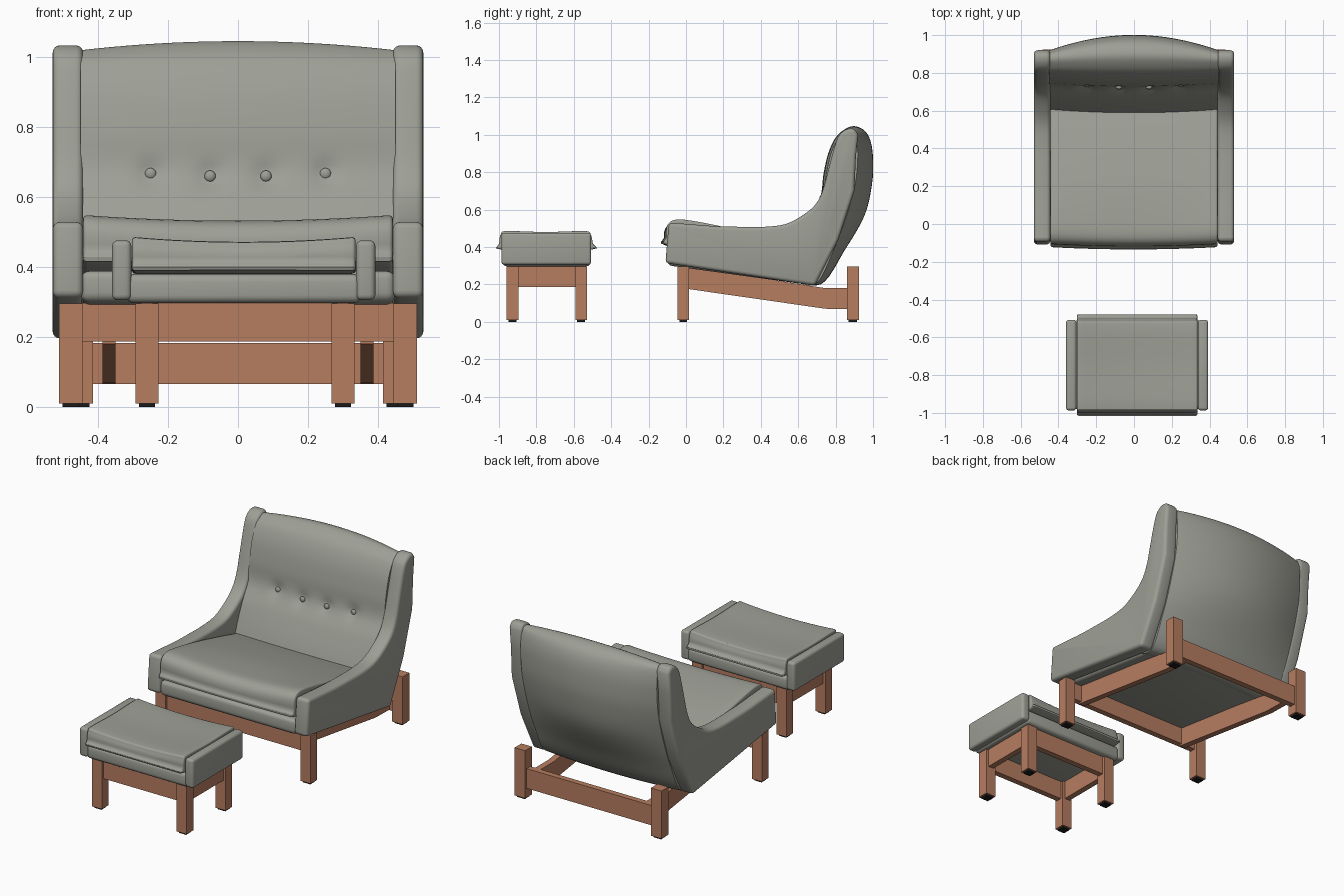
import bpy, bmesh, math
from mathutils import Vector

if "Cube" in bpy.data.objects:
    bpy.data.objects.remove(bpy.data.objects["Cube"])


def material(name, rgb):
    m = bpy.data.materials.new(name)
    m.diffuse_color = (*rgb, 1)
    m.use_nodes = True
    m.node_tree.nodes["Principled BSDF"].inputs["Base Color"].default_value = m.diffuse_color
    return m


FABRIC = material("grey fabric", (0.34, 0.35, 0.305))
WOOD = material("warm wood", (0.47, 0.205, 0.118))
BLACK = material("black glide", (0.01, 0.01, 0.01))


def curve(pts, closed=True, n=4):
    """Catmull-Rom smoothing of a 2D point list."""
    k, out = len(pts), []
    get = lambda i: Vector(pts[i % k] if closed else pts[max(0, min(k - 1, i))])
    for i in range(k if closed else k - 1):
        a, b, c, d = get(i - 1), get(i), get(i + 1), get(i + 2)
        for j in range(n):
            t = j / n
            out.append(0.5 * (2 * b + (c - a) * t + (2 * a - 5 * b + 4 * c - d) * t * t
                              + (3 * b - a - 3 * c + d) * t ** 3))
    if not closed:
        out.append(get(k - 1))
    return out


def loft(name, mid, x0, x1, mat, edge=None, n=1, bevel=0.0, warp=None):
    """Sweep a (y, z) outline along x, blending from mid to edge outline at both ends."""
    edge = edge or mid
    bm = bmesh.new()
    rings = []
    for i in range(n + 1):
        t = 2 * i / n - 1
        ring = []
        for a, b in zip(mid, edge):
            p = Vector(a).lerp(Vector(b), t * t)
            co = Vector((x0 + (x1 - x0) * i / n, p.x, p.y))
            ring.append(bm.verts.new(warp(co) if warp else co))
        rings.append(ring)
    k = len(mid)
    for r, s in zip(rings, rings[1:]):
        for j in range(k):
            bm.faces.new((r[j], r[(j + 1) % k], s[(j + 1) % k], s[j]))
    bm.faces.new(rings[0])
    bm.faces.new(rings[-1][::-1])
    bmesh.ops.recalc_face_normals(bm, faces=bm.faces)
    if bevel:
        sharp = [e for e in bm.edges if e.calc_face_angle(0) > math.radians(35)]
        bmesh.ops.bevel(bm, geom=sharp, offset=bevel, segments=4, profile=0.5,
                        affect='EDGES', clamp_overlap=False)
    me = bpy.data.meshes.new(name)
    bm.to_mesh(me)
    bm.free()
    me.materials.append(mat)
    ob = bpy.data.objects.new(name, me)
    bpy.context.collection.objects.link(ob)
    smooth(ob)
    return ob


def smooth(ob):
    bpy.ops.object.select_all(action='DESELECT')
    ob.select_set(True)
    bpy.context.view_layer.objects.active = ob
    bpy.ops.object.shade_smooth_by_angle(angle=math.radians(35))


def box(name, x, y, z, mat, bevel=0.0):
    pts = [(y[0], z[0]), (y[1], z[0]), (y[1], z[1]), (y[0], z[1])]
    return loft(name, pts, x[0], x[1], mat, bevel=bevel)


def leg(name, x, y):
    box(name, x, y, (0.01, 0.295), WOOD)
    box(name + "_glide", (x[0] + .01, x[1] - .01), (y[0] + .01, y[1] - .01), (0, 0.01), BLACK)


# Chair arms with swept-up wings
arm_top = [(-.092, .53), (.02, .522), (.15, .512), (.29, .508), (.42, .508), (.53, .522),
           (.62, .567), (.69, .625), (.73, .70), (.76, .81), (.795, .94), (.82, 1.0),
           (.86, 1.03), (.9, 1.03), (.92, 1.0)]
arm = curve(arm_top, closed=False) + [Vector(p) for p in
      [(.908, .88), (.9, .70), (.815, .44), (.69, .193), (-.11, .314)]]
for s, side in ((-1, "left"), (1, "right")):
    loft(side + "_arm", arm, *sorted((s * .443, s * .53)), FABRIC, bevel=.02)

# Backrest, bowed to the rear, with dimples at the buttons
BUTTONS = [(-.25, .667), (-.08, .66), (.08, .66), (.25, .667)]
back_mid = [(.585, .40), (.655, .56), (.718, .67), (.735, .79), (.76, .9), (.80, .985), (.85, 1.03),
            (.9, 1.046), (.955, 1.022), (.987, .965), (1.0, .87), (.995, .74), (.955, .57),
            (.85, .385), (.72, .2), (.56, .25)]
back_edge = [(.605, .40), (.67, .56), (.732, .67), (.75, .79), (.775, .9), (.81, .975), (.845, 1.008),
             (.875, 1.02), (.902, 1.005), (.915, .95), (.918, .87), (.905, .74), (.86, .57),
             (.79, .385), (.69, .2), (.56, .25)]


def dimple(co):
    if co.y < .8:
        d = min((co.x - x) ** 2 + (co.z - z) ** 2 for x, z in BUTTONS)
        co.y += .016 * math.exp(-d / .0012)
    return co


back = loft("backrest", curve(back_mid, n=6), -.45, .45, FABRIC,
            edge=curve(back_edge, n=6), n=48, warp=dimple)

# Buttons
for x, z in BUTTONS:
    near = min((v.co for v in back.data.vertices if v.co.y < .8),
               key=lambda c: (c.x - x) ** 2 + (c.z - z) ** 2)
    bpy.ops.mesh.primitive_uv_sphere_add(segments=16, ring_count=10, radius=.016,
                                         location=(x, near.y - .003, z))
    b = bpy.context.object
    b.name = "button"
    b.scale = (1, .6, 1)
    b.data.materials.append(FABRIC)
    smooth(b)

# Seat cushion and the base beneath it
seat_mid = [(-.1, .405), (-.118, .45), (-.11, .5), (-.07, .53), (.02, .528), (.2, .505), (.4, .462),
            (.56, .42), (.63, .39), (.64, .3), (.3, .34)]
seat_edge = [(-.09, .405), (-.105, .45), (-.1, .515), (-.06, .546), (.02, .543), (.2, .508), (.4, .46),
             (.56, .418), (.63, .39), (.64, .3), (.3, .34)]
loft("seat_cushion", curve(seat_mid), -.443, .443, FABRIC, edge=curve(seat_edge), n=16, bevel=.012)
seat_base = [(-.1, .302), (.69, .193), (.69, .28), (-.1, .392)]
loft("seat_base", seat_base, -.45, .45, FABRIC, bevel=.025)

# Chair frame
rail = [(-.02, .3), (.745, .18), (.88, .18), (.88, .067), (.745, .07), (-.02, .18)]
for s, side in ((-1, "left"), (1, "right")):
    leg(side + "_front_leg", sorted((s * .445, s * .512)), (-.046, .015))
    leg(side + "_back_leg", sorted((s * .415, s * .485)), (.86, .924))
    loft(side + "_side_rail", rail, *sorted((s * .35, s * .387)), WOOD)
box("front_rail", (-.45, .45), (-.035, .0), (.187, .297), WOOD)
box("back_rail", (-.42, .42), (.875, .91), (.065, .183), WOOD)

# Ottoman upholstery
for side, x in (("left", (-.36, -.305)), ("right", (.338, .393))):
    box("ottoman_%s_panel" % side, x, (-.987, -.507), (.305, .476), FABRIC, bevel=.016)
otto_mid = [(-.975, .385), (-.997, .42), (-.99, .455), (-.96, .472), (-.75, .467), (-.54, .472),
            (-.51, .455), (-.5, .42), (-.515, .385)]
otto_edge = [(y, z + (.014 if z > .43 else 0)) for y, z in otto_mid]
loft("ottoman_cushion", curve(otto_mid), -.303, .336, FABRIC, edge=curve(otto_edge), n=16, bevel=.01)
box("ottoman_base", (-.32, .353), (-.98, -.51), (.297, .38), FABRIC, bevel=.022)

# Ottoman frame
for ends, y, ry in (("front", (-.96, -.895), (-.945, -.91)), ("back", (-.592, -.53), (-.58, -.545))):
    leg("ottoman_left_%s_leg" % ends, (-.293, -.227), y)
    leg("ottoman_right_%s_leg" % ends, (.267, .333), y)
    box("ottoman_%s_rail" % ends, (-.23, .27), ry, (.187, .297), WOOD)
for side, x in (("left", (-.278, -.243)), ("right", (.283, .318))):
    box("ottoman_%s_rail" % side, x, (-.9, -.585), (.187, .297), WOOD)
